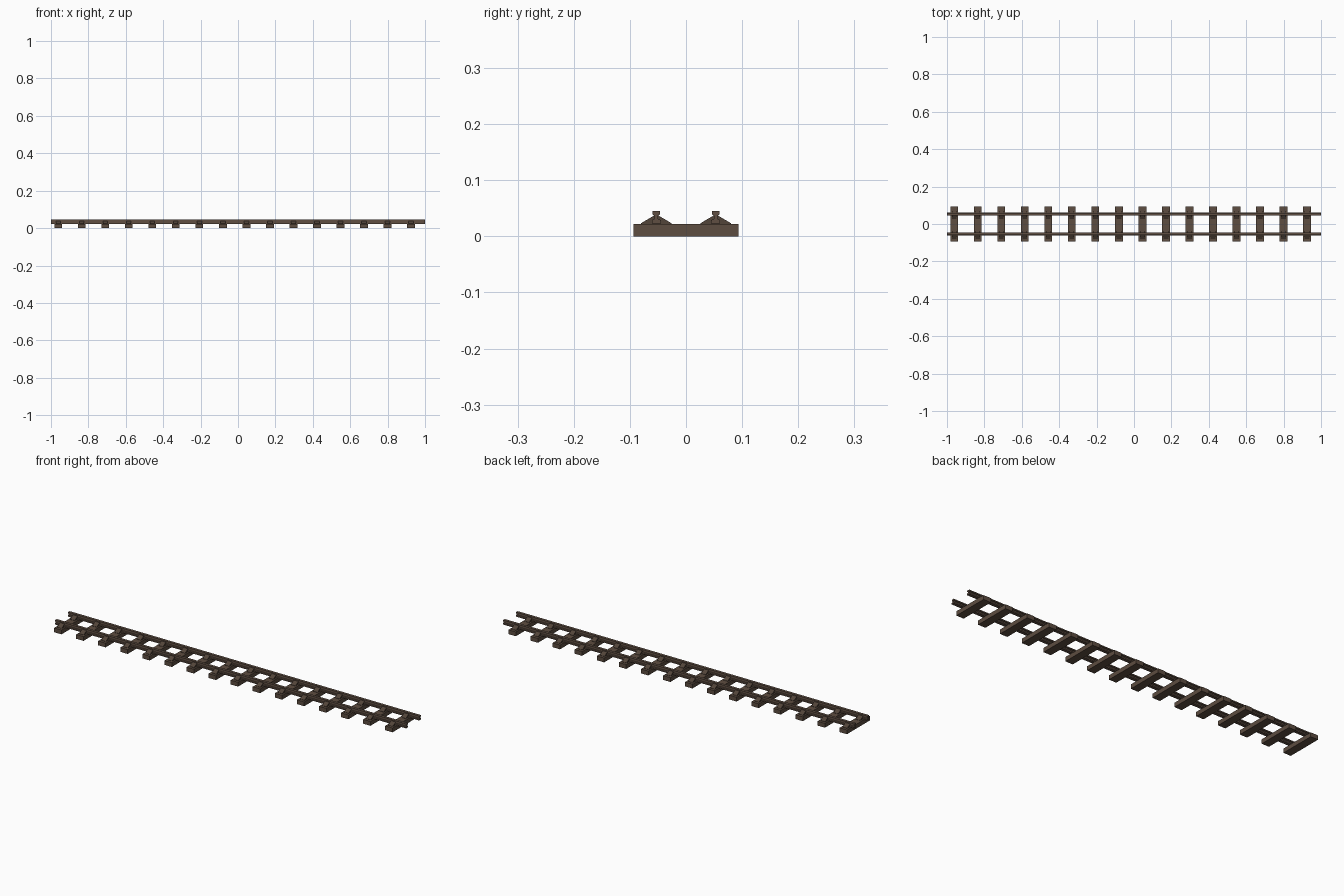
import bpy, bmesh

if "Cube" in bpy.data.objects:
    bpy.data.objects.remove(bpy.data.objects["Cube"])

def material(name, col):
    m = bpy.data.materials.new(name)
    m.diffuse_color = (*col, 1)
    m.use_nodes = True
    m.node_tree.nodes["Principled BSDF"].inputs["Base Color"].default_value = m.diffuse_color
    return m

wood = material("brown wood", (0.110, 0.074, 0.052))
rust = material("rusty steel", (0.115, 0.077, 0.055))
iron = material("dark iron", (0.085, 0.058, 0.042))

def extrude_x(name, profile, x0, x1, mat):
    """Extrude a closed (y, z) profile from x0 to x1."""
    bm = bmesh.new()
    face = bm.faces.new([bm.verts.new((x0, y, z)) for y, z in profile])
    new = bmesh.ops.extrude_face_region(bm, geom=[face])["geom"]
    bmesh.ops.translate(bm, vec=(x1 - x0, 0, 0),
                        verts=[v for v in new if isinstance(v, bmesh.types.BMVert)])
    bmesh.ops.recalc_face_normals(bm, faces=bm.faces)
    me = bpy.data.meshes.new(name)
    bm.to_mesh(me)
    bm.free()
    me.materials.append(mat)
    ob = bpy.data.objects.new(name, me)
    bpy.context.collection.objects.link(ob)
    return ob

def mirrored(half, cy):
    """Complete a half profile (bottom to top) about y = cy."""
    return [(cy + y, z) for y, z in half] + [(cy - y, z) for y, z in reversed(half)]

COUNT, FIRST, STEP, GAUGE = 16, -0.961, 0.1257, 0.053
rail_half = [(0.008, 0.0225), (0.008, 0.029), (0.003, 0.031),
             (0.003, 0.037), (0.007, 0.039), (0.007, 0.045)]
chair_half = [(0.027, 0.0215), (0.027, 0.0235), (0.004, 0.037)]

# running rails
for side, label in ((-1, "front"), (1, "back")):
    extrude_x(label + "_rail", mirrored(rail_half, side * GAUGE), -1, 1, rust)

# sleepers with sloped rail chairs
for i in range(COUNT):
    x = FIRST + i * STEP
    extrude_x(f"sleeper_{i}", mirrored([(0.0935, 0), (0.0935, 0.022)], 0),
              x - 0.021, x + 0.021, wood)
    for side, label in ((-1, "front"), (1, "back")):
        extrude_x(f"{label}_chair_{i}", mirrored(chair_half, side * GAUGE),
                  x - 0.013, x + 0.013, iron)
